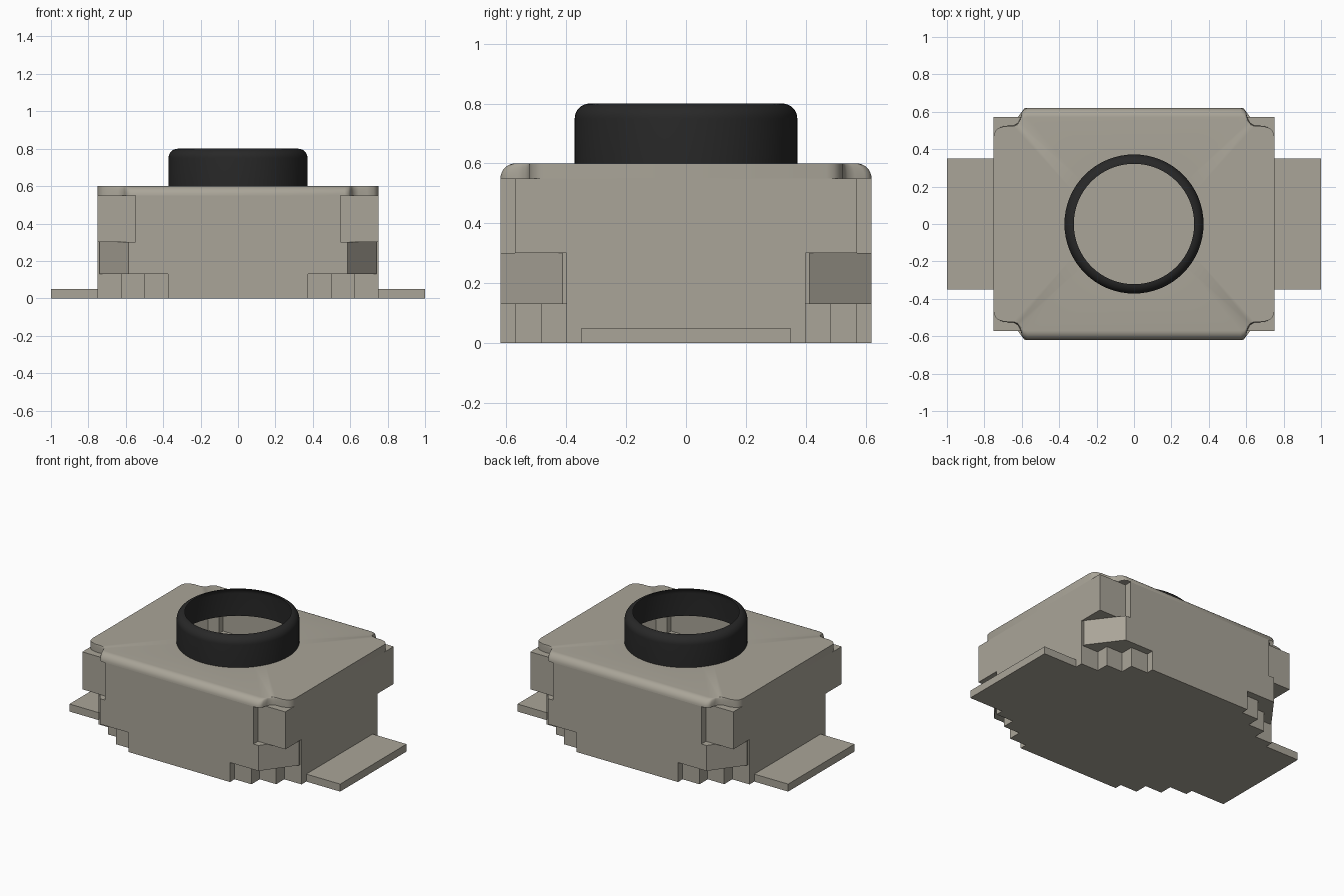
import bpy, bmesh, math

cube = bpy.data.objects.get("Cube")
if cube:
    bpy.data.objects.remove(cube, do_unlink=True)


def material(name, rgb, rough):
    m = bpy.data.materials.new(name)
    m.use_nodes = True
    m.diffuse_color = (*rgb, 1)
    bsdf = m.node_tree.nodes["Principled BSDF"]
    bsdf.inputs["Base Color"].default_value = (*rgb, 1)
    bsdf.inputs["Roughness"].default_value = rough
    return m


METAL = material("warm grey", (0.40, 0.375, 0.315), 0.6)
BLACK = material("black rubber", (0.021, 0.021, 0.021), 0.6)


def finish(name, bm, mat, smooth=False):
    bmesh.ops.recalc_face_normals(bm, faces=bm.faces)
    me = bpy.data.meshes.new(name)
    bm.to_mesh(me)
    bm.free()
    me.materials.append(mat)
    ob = bpy.data.objects.new(name, me)
    bpy.context.collection.objects.link(ob)
    if smooth:
        bpy.ops.object.select_all(action='DESELECT')
        ob.select_set(True)
        bpy.context.view_layer.objects.active = ob
        bpy.ops.object.shade_smooth_by_angle(angle=math.radians(35))
    return ob


def mirror4(q):
    """Full plan outline from one corner's points, listed from the +y side to the +x side."""
    r = q[::-1]
    return (q + [(x, -y) for x, y in r] + [(-x, -y) for x, y in q]
            + [(-x, y) for x, y in r])


def circle(r, n=64):
    return [(r * math.cos(2 * math.pi * i / n), r * math.sin(2 * math.pi * i / n))
            for i in range(n)]


def add_loop(bm, pts, z):
    return [bm.verts.new((x, y, z)) for x, y in pts]


def bridge(bm, a, b):
    n = len(a)
    for i in range(n):
        bm.faces.new((a[i], a[(i + 1) % n], b[(i + 1) % n], b[i]))


def fill(bm, *loops):
    edges = []
    for lp in loops:
        for i, v in enumerate(lp):
            w = lp[(i + 1) % len(lp)]
            edges.append(bm.edges.get((v, w)) or bm.edges.new((v, w)))
    bmesh.ops.triangle_fill(bm, use_beauty=True, use_dissolve=False, edges=edges,
                            normal=(0, 0, 1))


def slab(name, z0, z1, *outlines):
    """Upright prism; a second outline makes it a hollow wall."""
    bm = bmesh.new()
    low = [add_loop(bm, o, z0) for o in outlines]
    high = [add_loop(bm, o, z1) for o in outlines]
    for a, b in zip(low, high):
        bridge(bm, a, b)
    fill(bm, *low)
    fill(bm, *high)
    return finish(name, bm, METAL)


# Corner plans of the housing, level by level
stairs = mirror4([(.375, .62), (.375, .572), (.5, .572), (.5, .485),
                  (.622, .485), (.622, .4), (.75, .4)])
cavity = mirror4([(.36, .6), (.36, .555), (.48, .555), (.48, .465),
                  (.605, .465), (.605, .38), (.73, .38)])
chamfer = mirror4([(.585, .62), (.74, .412), (.74, .4), (.75, .4)])
notch = mirror4([(.548, .62), (.548, .572), (.75, .572)])
notch_cavity = mirror4([(.53, .6), (.53, .555), (.61, .555), (.73, .385)])

slab("floor", 0, .02, cavity)
slab("stepped_base", 0, .13, stairs, cavity)
slab("chamfered_band", .13, .3, chamfer, cavity)
slab("upper_wall", .3, .55, notch, notch_cavity)

# Cover: rounded over along the front and back, round opening for the button
plan = mirror4([(.57, .62), (.59, .612), (.6, .597), (.607, .565), (.62, .54),
                (.645, .526), (.69, .525), (.725, .513), (.743, .495), (.75, .47)])
STEPS, R, Y0 = 8, .05, .52
bm = bmesh.new()
prev = None
for k in range(STEPS + 1):
    a = math.pi / 2 * k / STEPS
    s = (.62 - R + R * math.cos(a) - Y0) / (.62 - Y0)
    ring = [(x, math.copysign(Y0 + (abs(y) - Y0) * s, y) if abs(y) > Y0 else y)
            for x, y in plan]
    loop = add_loop(bm, ring, .55 + R * math.sin(a))
    if prev:
        bridge(bm, prev, loop)
    prev = loop
fill(bm, prev, add_loop(bm, circle(.37), .6))
finish("cover", bm, METAL, True)

# Button: open rubber sleeve with a rounded rim
bm = bmesh.new()
profile = [(.372, .6), (.372, .75)]
profile += [(.322 + .05 * math.cos(math.pi / 16 * i), .75 + .05 * math.sin(math.pi / 16 * i))
            for i in range(1, 9)]
prev = None
for r, z in profile:
    loop = add_loop(bm, circle(r), z)
    if prev:
        bridge(bm, prev, loop)
    prev = loop
finish("button_sleeve", bm, BLACK, True)

# Solder feet at both ends
for side, label in ((1, "left"), (-1, "right")):
    x0, x1 = sorted((.745 * side, 1.0 * side))
    slab(label + "_foot", 0, .05, [(x0, -.35), (x1, -.35), (x1, .35), (x0, .35)])
